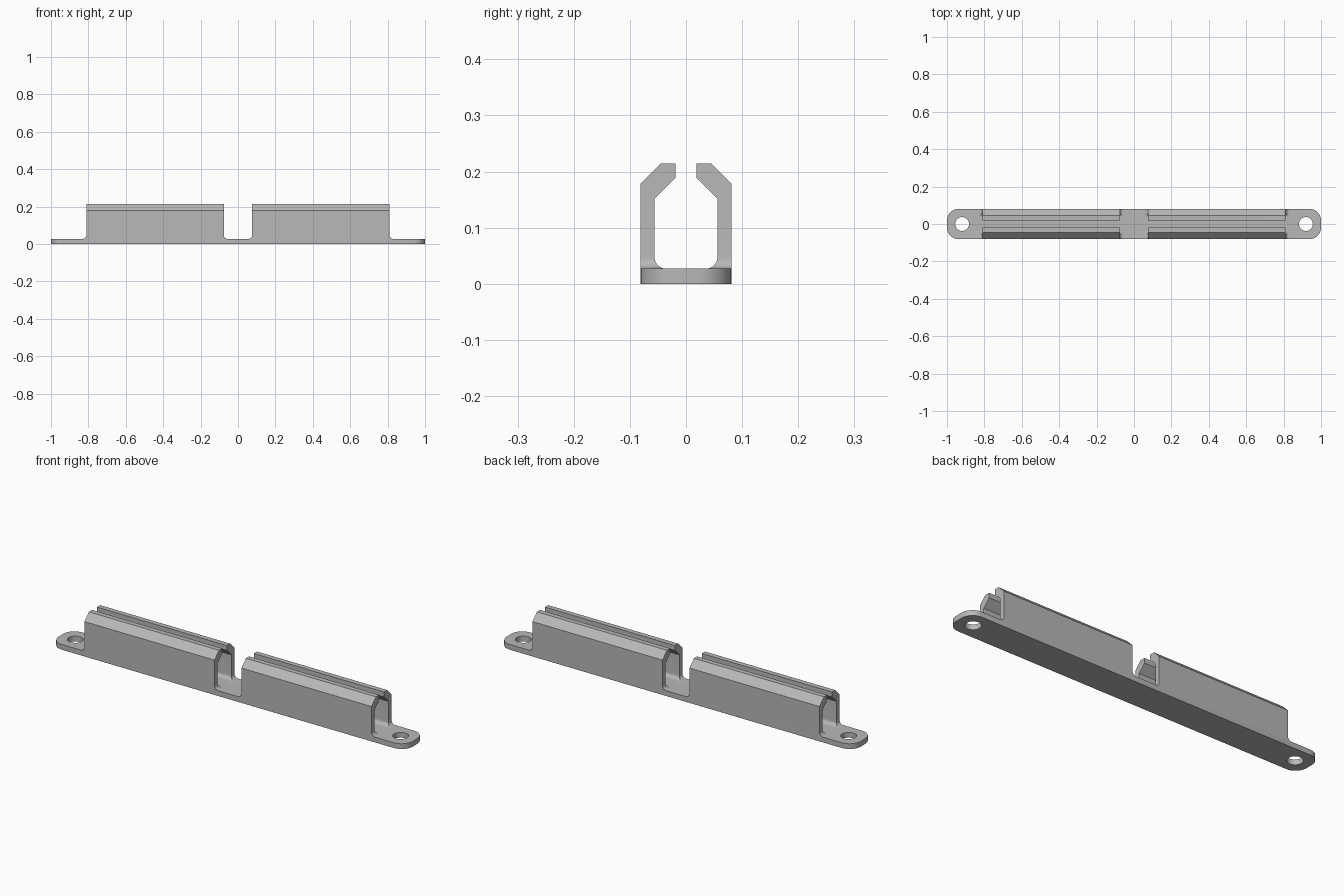
import bpy, bmesh, math
from mathutils import Vector

cube = bpy.data.objects.get("Cube")
if cube:
    bpy.data.objects.remove(cube, do_unlink=True)

HALF_LENGTH, HALF_WIDTH = 1.0, 0.081
FLOOR, TOP = 0.027, 0.214
FILLET = 0.02

grey = bpy.data.materials.new("light grey")
grey.use_nodes = True
colour = (0.48, 0.48, 0.48, 1)
grey.diffuse_color = colour
grey.node_tree.nodes["Principled BSDF"].inputs["Base Color"].default_value = colour


def arc(u, v, radius, start, end, steps=8):
    angles = [math.radians(start + (end - start) * i / steps) for i in range(steps + 1)]
    return [(u + radius * math.cos(a), v + radius * math.sin(a)) for a in angles]


def prism(name, outline, place, low, high):
    """Extrude a closed outline; place(u, v, w) maps it into space."""
    bm = bmesh.new()
    face = bm.faces.new([bm.verts.new(place(u, v, low)) for u, v in outline])
    step = Vector(place(0, 0, high)) - Vector(place(0, 0, low))
    extruded = bmesh.ops.extrude_face_region(bm, geom=[face], use_keep_orig=True)
    moved = [g for g in extruded["geom"] if isinstance(g, bmesh.types.BMVert)]
    bmesh.ops.translate(bm, vec=step, verts=moved)
    bmesh.ops.recalc_face_normals(bm, faces=bm.faces)
    mesh = bpy.data.meshes.new(name)
    bm.to_mesh(mesh)
    bm.free()
    mesh.materials.append(grey)
    obj = bpy.data.objects.new(name, mesh)
    bpy.context.collection.objects.link(obj)
    return obj


def carve(target, cutter, operation):
    cutter.hide_render = True
    mod = target.modifiers.new("carve", "BOOLEAN")
    mod.object, mod.operation, mod.solver = cutter, operation, "EXACT"
    bpy.ops.object.select_all(action="DESELECT")
    bpy.context.view_layer.objects.active = target
    target.select_set(True)
    bpy.ops.object.modifier_apply(modifier=mod.name)
    bpy.data.objects.remove(cutter, do_unlink=True)


# Channel: mirrored cross-section with inward-leaning lips
half = [(HALF_WIDTH, 0), (HALF_WIDTH, 0.178), (0.045, TOP), (0.019, TOP),
        (0.019, 0.189), (0.056, 0.152)]
half += arc(0.056 - FILLET, FLOOR + FILLET, FILLET, 0, -90)
section = half + [(-y, z) for y, z in reversed(half)]
channel = prism("clip_channel", section, lambda y, z, x: (x, y, z), -HALF_LENGTH, HALF_LENGTH)


# Openings between and beyond the clips, filleted at the floor
def opening(left, right):
    outline = [(left, 0.3)]
    outline += arc(left + FILLET, FLOOR + FILLET, FILLET, 180, 270)
    outline += arc(right - FILLET, FLOOR + FILLET, FILLET, 270, 360)
    outline.append((right, 0.3))
    cutter = prism("opening_cutter", outline, lambda x, z, y: (x, y, z), -0.2, 0.2)
    carve(channel, cutter, "DIFFERENCE")


for left, right in ((-1.2, -0.811), (-0.076, 0.076), (0.811, 1.2)):
    opening(left, right)

# Rounded plate ends
r = 0.062
plan = []
for sx, sy, start in ((1, 1, 0), (-1, 1, 90), (-1, -1, 180), (1, -1, 270)):
    plan += arc(sx * (HALF_LENGTH - r), sy * (HALF_WIDTH - r), r, start, start + 90, 10)
carve(channel, prism("plan_cutter", plan, lambda x, y, z: (x, y, z), -0.1, 0.4), "INTERSECT")

# Screw holes
for side in (-1, 1):
    ring = arc(side * 0.919, 0, 0.037, 0, 360, 32)[:-1]
    carve(channel, prism("hole_cutter", ring, lambda x, y, z: (x, y, z), -0.1, 0.1), "DIFFERENCE")

# Smooth the fillets, keep the bends sharp
bpy.ops.object.shade_smooth_by_angle(angle=math.radians(25))
